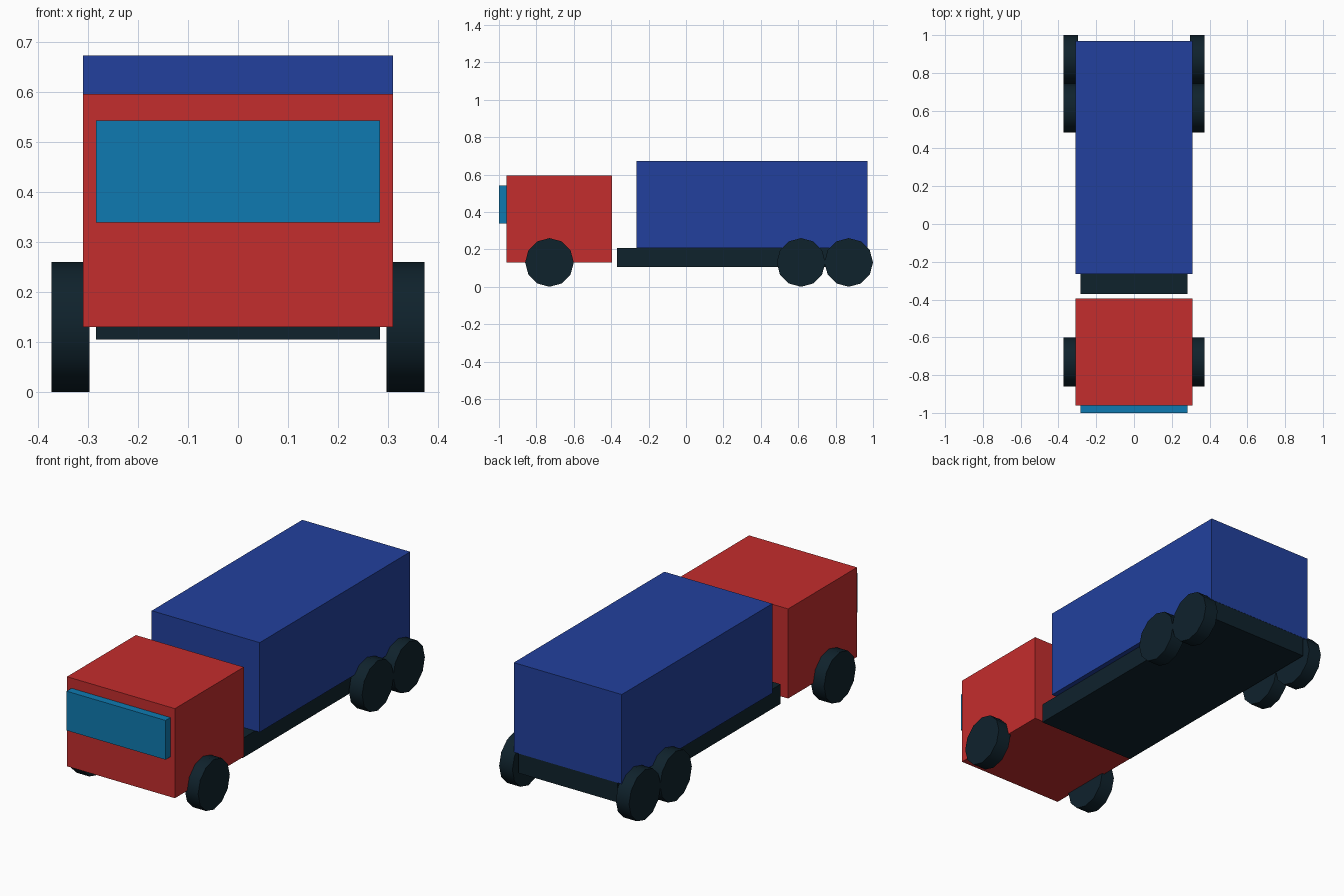
import bpy
import math

default = bpy.data.objects.get("Cube")
if default:
    bpy.data.objects.remove(default, do_unlink=True)


def material(name, hex_code):
    """Flat material from an sRGB hex code, stored as linear values."""
    srgb = [c / 255 for c in bytes.fromhex(hex_code)]
    colour = [((c + 0.055) / 1.055) ** 2.4 if c > 0.04 else c / 12.92 for c in srgb] + [1]
    mat = bpy.data.materials.new(name)
    mat.use_nodes = True
    mat.diffuse_color = colour
    mat.node_tree.nodes["Principled BSDF"].inputs["Base Color"].default_value = colour
    return mat


red = material("cab red", "C42D2D")
blue = material("cargo blue", "22409D")
glass = material("window blue", "0F7AB1")
dark = material("dark rubber", "0F222C")


def box(name, half_width, y0, y1, z0, z1, mat):
    """Box centred on x, given by its y and z limits."""
    bpy.ops.mesh.primitive_cube_add(size=1, location=(0, (y0 + y1) / 2, (z0 + z1) / 2))
    obj = bpy.context.object
    obj.name = name
    obj.scale = (2 * half_width, y1 - y0, z1 - z0)
    bpy.ops.object.transform_apply(location=False, rotation=False, scale=True)
    obj.data.materials.append(mat)


def wheel(name, x, y):
    """Twelve-sided wheel with its axis along x, standing on the ground."""
    bpy.ops.mesh.primitive_cylinder_add(
        vertices=12, radius=0.13, depth=0.076,
        location=(x, y, 0.13), rotation=(0, math.pi / 2, 0))
    obj = bpy.context.object
    obj.name = name
    obj.data.materials.append(dark)
    bpy.ops.object.shade_smooth_by_angle(angle=math.radians(35))


# Body
box("cab", 0.31, -0.96, -0.395, 0.13, 0.595, red)
box("windscreen", 0.284, -1.0, -0.96, 0.338, 0.542, glass)
box("cargo_box", 0.31, -0.265, 0.97, 0.207, 0.672, blue)
box("chassis", 0.284, -0.37, 0.969, 0.105, 0.207, dark)

# Wheels
for axle, y in (("front", -0.73), ("middle", 0.615), ("rear", 0.87)):
    for side, x in (("left", 0.335), ("right", -0.335)):
        wheel(f"{axle}_{side}_wheel", x, y)
